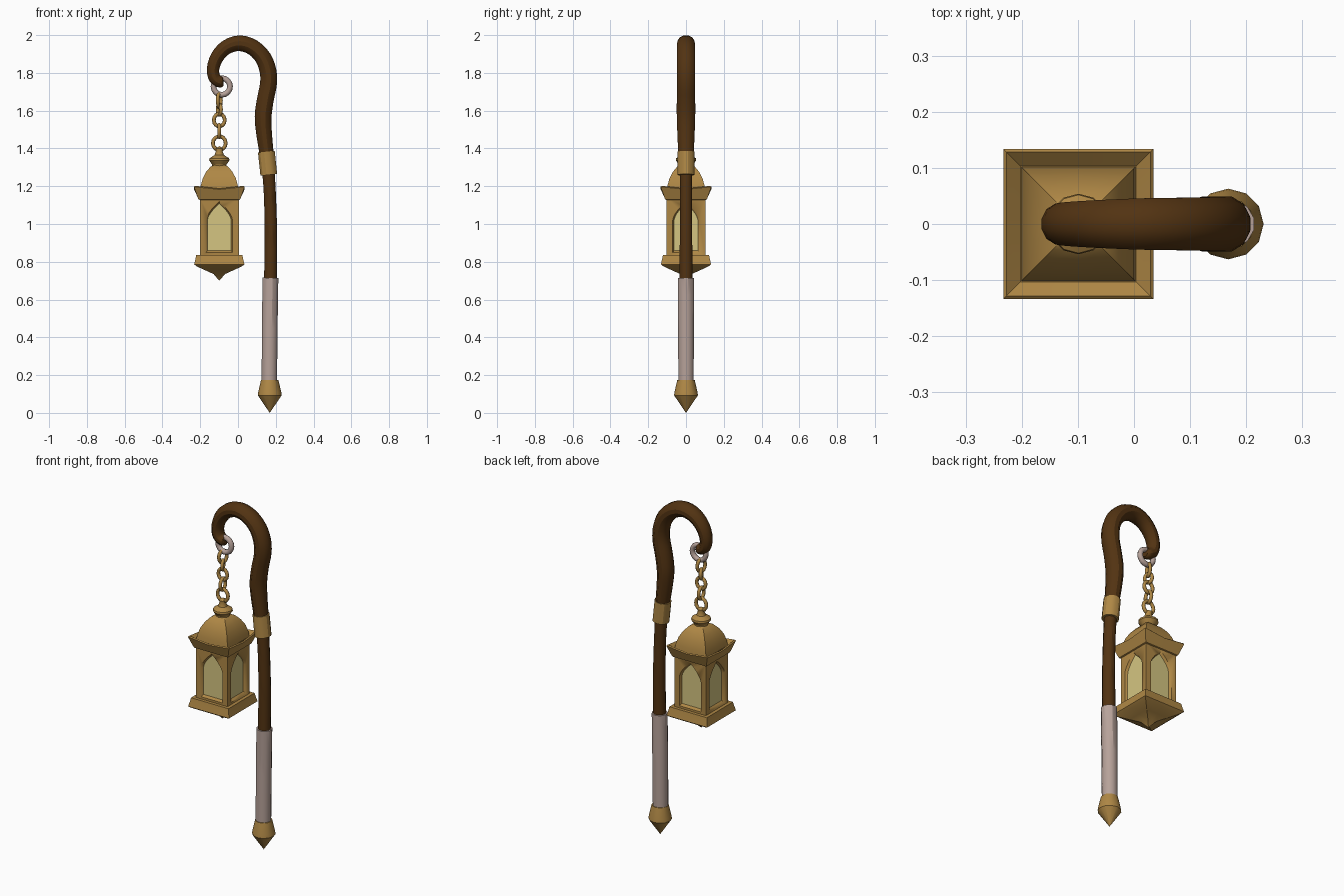
import bpy, bmesh, math
from mathutils import Vector, Matrix

if "Cube" in bpy.data.objects:
    bpy.data.objects.remove(bpy.data.objects["Cube"])


def material(name, rgb):
    m = bpy.data.materials.new(name)
    m.diffuse_color = (*rgb, 1)
    m.use_nodes = True
    m.node_tree.nodes["Principled BSDF"].inputs["Base Color"].default_value = m.diffuse_color
    return m


WOOD = material("dark wood", (0.085, 0.033, 0.006))
GOLD = material("brass", (0.43, 0.245, 0.06))
GLASS = material("pale yellow glass", (0.66, 0.56, 0.22))
WRAP = material("pale grey wrap", (0.47, 0.36, 0.32))
LX = -0.099  # lantern axis


def finish(name, bm, mat, angle=30):
    bmesh.ops.remove_doubles(bm, verts=bm.verts, dist=1e-5)
    bmesh.ops.recalc_face_normals(bm, faces=bm.faces)
    me = bpy.data.meshes.new(name)
    bm.to_mesh(me)
    bm.free()
    ob = bpy.data.objects.new(name, me)
    bpy.context.collection.objects.link(ob)
    me.materials.append(mat)
    bpy.ops.object.select_all(action='DESELECT')
    ob.select_set(True)
    bpy.context.view_layer.objects.active = ob
    bpy.ops.object.shade_smooth_by_angle(angle=math.radians(angle))
    return ob


def loft(bm, rings):
    """Skin a list of equal-length point rings and cap both ends."""
    vs = [[bm.verts.new(p) for p in r] for r in rings]
    n = len(vs[0])
    for a, b in zip(vs, vs[1:]):
        for i in range(n):
            j = (i + 1) % n
            bm.faces.new((a[i], a[j], b[j], b[i]))
    bm.faces.new(vs[0])
    bm.faces.new(vs[-1])


def tube(name, pts, mat, sides=12, steps=3, wide=1.0):
    """Sweep a round section along (x, z, radius) points in the XZ plane."""
    P = [Vector(p) for p in pts]
    path = []
    for i in range(len(P) - 1):
        a, b = P[i], P[i + 1]
        ta = (b - P[i - 1]) / 2 if i else b - a
        tb = (P[i + 2] - a) / 2 if i + 2 < len(P) else b - a
        for s in range(steps):
            t = s / steps
            path.append(a * (2*t**3 - 3*t**2 + 1) + ta * (t**3 - 2*t**2 + t)
                        + b * (3*t**2 - 2*t**3) + tb * (t**3 - t**2))
    path.append(P[-1])
    rings = []
    for i, p in enumerate(path):
        d = path[min(i + 1, len(path) - 1)] - path[max(i - 1, 0)]
        d = Vector((d.x, d.y)).normalized()
        ring = []
        for k in range(sides):
            a = 2 * math.pi * (k + 0.5) / sides
            u, v = p.z * math.cos(a), p.z * wide * math.sin(a)
            ring.append((p.x - d.y * u, v, p.y + d.x * u))
        rings.append(ring)
    bm = bmesh.new()
    loft(bm, rings)
    return finish(name, bm, mat)


def turned(name, x, profile, mat, sides=12):
    """Lathe a (radius, z) profile around a vertical axis."""
    bm = bmesh.new()
    loft(bm, [[(x + max(r, 1e-4) * math.cos(2 * math.pi * k / sides),
                max(r, 1e-4) * math.sin(2 * math.pi * k / sides), z)
               for k in range(sides)] for r, z in profile])
    return finish(name, bm, mat)


def square(name, profile, mat, angle=30):
    """Stack square sections (half width, z, corner lift) on the lantern axis."""
    dirs = [(1, 0), (1, 1), (0, 1), (-1, 1), (-1, 0), (-1, -1), (0, -1), (1, -1)]
    bm = bmesh.new()
    loft(bm, [[(LX + h * dx, h * dy, z + (lift if dx and dy else 0))
               for dx, dy in dirs] for h, z, lift in profile])
    return finish(name, bm, mat, angle)


def torus(name, centre, rx, rz, r, turn, mat, major=14, minor=8):
    """Chain link lying in the XZ plane, turned about z."""
    bm = bmesh.new()
    vs = []
    for i in range(major):
        a = 2 * math.pi * i / major
        vs.append([bm.verts.new(((rx + r * math.cos(b)) * math.cos(a), r * math.sin(b),
                                 (rz + r * math.cos(b)) * math.sin(a)))
                   for b in (2 * math.pi * k / minor for k in range(minor))])
    for i in range(major):
        for k in range(minor):
            a, b = vs[i], vs[(i + 1) % major]
            m = (k + 1) % minor
            bm.faces.new((a[k], b[k], b[m], a[m]))
    bm.transform(Matrix.Translation(centre) @ Matrix.Rotation(math.radians(turn), 4, 'Z'))
    return finish(name, bm, mat, 50)


def arch(w, z0, shoulder, top, y):
    """Pointed arch outline at depth y."""
    right = [(w, z0), (w, shoulder)]
    for k in range(1, 5):
        t = k / 5
        right.append((w * (1 - t ** 1.6), shoulder + (top - shoulder) * t))
    left = [(-x, z) for x, z in reversed(right)]
    return [(x, y, z) for x, z in right + [(0, top)] + left]


def four_arches(name, outer, inner, mat):
    """Arched prisms on all four lantern sides."""
    bm = bmesh.new()
    for q in range(4):
        m = Matrix.Translation((LX, 0, 0)) @ Matrix.Rotation(q * math.pi / 2, 4, 'Z')
        loft(bm, [[m @ Vector(p) for p in ring] for ring in (outer, inner)])
    return finish(name, bm, mat)


# Staff: foot, wrapped grip, shaft, collar and hook
turned("foot_spike", 0.168, [(0, 0), (0.063, 0.093), (0.061, 0.11), (0.046, 0.175), (0, 0.175)], GOLD)
tube("grip", [(0.166, 0.16, 0.042), (0.168, 0.45, 0.043), (0.172, 0.715, 0.043)], WRAP)
tube("shaft", [(0.172, 0.70, 0.035), (0.174, 0.95, 0.034), (0.169, 1.15, 0.033), (0.161, 1.28, 0.034)], WOOD)
tube("collar", [(0.163, 1.26, 0.046), (0.150, 1.383, 0.046)], GOLD, steps=1)
tube("hook", [(0.153, 1.36, 0.038), (0.138, 1.48, 0.043), (0.133, 1.57, 0.046),
              (0.145, 1.66, 0.046), (0.161, 1.74, 0.046), (0.159, 1.81, 0.046),
              (0.133, 1.88, 0.045), (0.08, 1.934, 0.044), (0.01, 1.957, 0.043),
              (-0.06, 1.937, 0.040), (-0.11, 1.885, 0.037), (-0.132, 1.82, 0.034),
              (-0.122, 1.77, 0.033), (-0.09, 1.75, 0.030), (-0.078, 1.748, 0.018)], WOOD, wide=1.1)

# Hanging ring and chain
torus("hook_ring", (-0.086, 0, 1.728), 0.044, 0.044, 0.015, 0, WRAP, 16)
for i, (z, rx, rz, turn) in enumerate([(1.655, 0.026, 0.036, 70), (1.605, 0.022, 0.027, 115),
                                       (1.55, 0.029, 0.033, 0), (1.492, 0.024, 0.034, 90),
                                       (1.428, 0.034, 0.036, 0)]):
    torus("chain_link_%d" % (i + 1), (LX, 0, z), rx, rz, 0.010, turn, GOLD)

# Lantern top
turned("finial", LX, [(0.037, 1.295), (0.038, 1.315), (0.054, 1.337), (0.052, 1.348),
                      (0.025, 1.365), (0.018, 1.385), (0.021, 1.40), (0, 1.412)], GOLD)
square("dome", [(0.103, 1.16, 0), (0.099, 1.20, 0), (0.087, 1.243, 0), (0.069, 1.277, 0),
                (0.046, 1.304, 0), (0.03, 1.312, 0)], GOLD)
square("cornice", [(0.098, 1.125, 0), (0.110, 1.13, 0), (0.116, 1.145, 0), (0.134, 1.183, 0.014),
                   (0.128, 1.188, 0.014), (0.103, 1.172, 0), (0.09, 1.172, 0)], GOLD)

# Lantern body with arched recesses on each side
body = square("lantern_body", [(0.103, 0.82, 0), (0.103, 1.14, 0)], GOLD)
cutter = four_arches("window_cutter", arch(0.073, 0.845, 1.02, 1.122, -0.108),
                     arch(0.061, 0.862, 1.02, 1.105, -0.085), GOLD)
mod = body.modifiers.new("windows", 'BOOLEAN')
mod.operation, mod.object, mod.solver = 'DIFFERENCE', cutter, 'EXACT'
bpy.context.view_layer.objects.active = body
bpy.ops.object.modifier_apply(modifier=mod.name)
bpy.data.objects.remove(cutter)
four_arches("window_panes", arch(0.063, 0.859, 1.02, 1.108, -0.089),
            arch(0.063, 0.859, 1.02, 1.108, -0.083), GLASS)

# Lantern base with drooping point
square("lantern_base", [(0.09, 0.836, 0), (0.122, 0.836, 0), (0.125, 0.82, 0), (0.133, 0.786, 0),
                        (0.118, 0.775, 0), (0.07, 0.753, 0), (0.03, 0.735, 0), (0.0005, 0.70, 0)], GOLD)
